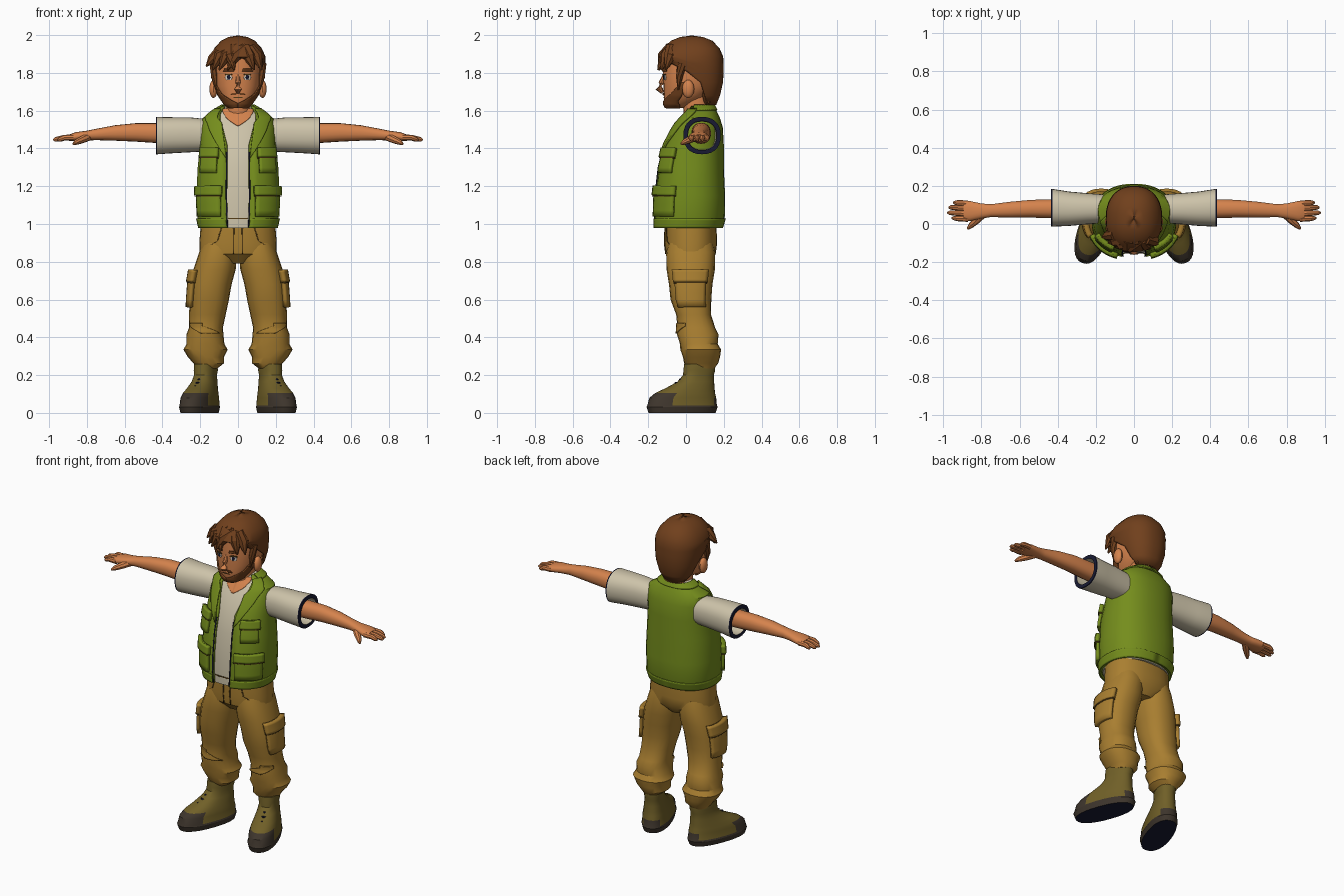
import bpy, bmesh
from math import sin, cos, radians, copysign, pi
from mathutils import Vector, Matrix

cube = bpy.data.objects.get("Cube")
if cube:
    bpy.data.objects.remove(cube)


def material(name, r, g, b):
    """Flat colour from 0-255 display values."""
    m = bpy.data.materials.new(name)
    m.use_nodes = True
    col = [(v / 255) ** 2.2 for v in (r, g, b)] + [1]
    m.diffuse_color = col
    m.node_tree.nodes["Principled BSDF"].inputs["Base Color"].default_value = col
    return m


SKIN = material("skin", 212, 130, 78)
HAIR = material("brown hair", 112, 66, 34)
GREEN = material("vest green", 116, 140, 34)
CREAM = material("shirt cream", 204, 194, 168)
TAN = material("trouser tan", 168, 126, 52)
BOOT = material("boot olive", 112, 96, 44)
RUBBER = material("dark rubber", 64, 56, 48)
NAVY = material("navy trim", 30, 32, 54)
WHITE = material("eye white", 225, 215, 200)
SEAM = material("seam brown", 84, 62, 28)
parts = []


def finish(bm, name, mats, mirror=False, solid=0, side=-1, rule=None, matrix=None):
    """Turn a bmesh into a named, coloured object."""
    bmesh.ops.remove_doubles(bm, verts=bm.verts, dist=0.0001)
    if rule:
        for f in bm.faces:
            f.material_index = rule(f.calc_center_median())
    if matrix:
        bm.transform(matrix)
    me = bpy.data.meshes.new(name)
    bm.to_mesh(me)
    bm.free()
    for m in mats:
        me.materials.append(m)
    ob = bpy.data.objects.new(name, me)
    bpy.context.collection.objects.link(ob)
    if solid:
        s = ob.modifiers.new("thickness", 'SOLIDIFY')
        s.thickness, s.offset = solid, side
    if mirror:
        ob.modifiers.new("mirror", 'MIRROR')
    parts.append(ob)
    return ob


def point(ring, a, off=0):
    """Rounded-box section point; a is degrees from the front (-y) towards +x."""
    t, c1, c2, r1, r2 = ring[:5]
    s, c = sin(radians(a)), -cos(radians(a))
    sq = lambda v: copysign(abs(v) ** 0.87, v)
    return Vector((c1 + (r1 + off) * sq(s), c2 + (r2 + off) * sq(c), t))


def skin_grid(bm, rows, wrap):
    for r0, r1 in zip(rows, rows[1:]):
        n = len(r0)
        for j in range(n if wrap else n - 1):
            k = (j + 1) % n
            bm.faces.new((r0[j], r0[k], r1[k], r1[j]))


def loft(name, rings, mats, axis='z', opened=False, caps=True, n=28, off=0, **kw):
    """Stack of sections, along z or x; 'opened' leaves a front gap given per ring."""
    bm, rows = bmesh.new(), []
    for ring in rings:
        gap = ring[5] if opened else 0
        angles = [gap + (360 - 2 * gap) * j / n for j in range(n + opened)]
        pts = [point(ring, a, off) for a in angles]
        if axis == 'x':
            pts = [(p.z, p.x, p.y) for p in pts]
        rows.append([bm.verts.new(p) for p in pts])
    skin_grid(bm, rows, not opened)
    if caps and not opened:
        bm.faces.new(rows[0][::-1])
        bm.faces.new(rows[-1])
    return finish(bm, name, mats, **kw)


def blend(table, t):
    """Linear lookup in a table sorted by its first column."""
    for a, b in zip(table, table[1:]):
        if t <= b[0]:
            break
    f = (t - a[0]) / (b[0] - a[0])
    return [p + (q - p) * f for p, q in zip(a, b)]


def patch(name, rings, spans, mat, thick, off=0, mirror=True, cols=8, steps=5):
    """Raised panel lying on a lofted surface; spans are (height, angle, angle)."""
    bm, rows = bmesh.new(), []
    for i in range((len(spans) - 1) * steps + 1):
        k = min(i // steps, len(spans) - 2)
        f = i / steps - k
        z, a0, a1 = [p + (q - p) * f for p, q in zip(spans[k], spans[k + 1])]
        ring = blend(rings, z)
        rows.append([bm.verts.new(point(ring, a0 + (a1 - a0) * j / cols, off)) for j in range(cols + 1)])
    skin_grid(bm, rows, False)
    return finish(bm, name, [mat], mirror=mirror, solid=thick, side=1)


def tube(name, path, radii, mat, n=8, **kw):
    """Tapered tube through a few points."""
    bm, rows = bmesh.new(), []
    pts = [Vector(p) for p in path]
    for i, (p, r) in enumerate(zip(pts, radii)):
        d = pts[min(i + 1, len(pts) - 1)] - pts[max(i - 1, 0)]
        q = d.to_track_quat('Z', 'Y')
        rows.append([bm.verts.new(p + q @ Vector((r * cos(2 * pi * j / n), r * sin(2 * pi * j / n), 0)))
                     for j in range(n)])
    skin_grid(bm, rows, True)
    bm.faces.new(rows[0][::-1])
    bm.faces.new(rows[-1])
    return finish(bm, name, [mat], **kw)


def ball(name, loc, scale, mat, **kw):
    bm = bmesh.new()
    bmesh.ops.create_uvsphere(bm, u_segments=14, v_segments=10, radius=1,
                              matrix=Matrix.LocRotScale(Vector(loc), None, Vector(scale)))
    return finish(bm, name, [mat], **kw)


# Torso: shirt, vest and vest details
TORSO = [(.98, 0, .01, .205, .18, 13), (1.03, 0, .017, .216, .188, 13), (1.15, 0, .02, .222, .187, 13),
         (1.3, 0, .025, .214, .175, 13), (1.42, 0, .04, .202, .16, 14), (1.51, 0, .06, .2, .135, 21),
         (1.56, 0, .07, .188, .11, 28), (1.595, 0, .075, .135, .088, 42), (1.625, 0, .072, .085, .075, 58)]
loft("shirt", TORSO, [CREAM], off=-.016)
loft("vest", TORSO, [GREEN], opened=True, solid=.013)
patch("neck_opening", TORSO, [(1.52, 0, 1), (1.575, 0, 24), (1.61, 0, 50)], SKIN, .004, off=-.014)
patch("shirt_hem", TORSO, [(1.026, 0, 12), (1.032, 0, 12)], SEAM, .003, off=-.015)
patch("vest_edge", TORSO, [(.985, 12, 13.6), (1.38, 13, 14.6)], NAVY, .004)
patch("vest_hem", TORSO, [(.98, 14, 180), (1.03, 14, 180)], GREEN, .006, cols=28)
patch("lapel", TORSO, [(1.35, 14, 15), (1.53, 22, 52), (1.605, 46, 82)], GREEN, .01)
patch("collar", TORSO, [(1.6, 70, 180), (1.625, 70, 180)], GREEN, .008, cols=14)
for label, a0, a1, z0, z1 in (("upper", 26, 62, 1.27, 1.4), ("lower", 19, 70, 1.04, 1.2)):
    patch(label + "_vest_pocket", TORSO, [(z0, a0 + 2, a1 - 2), (z1, a0 + 2, a1 - 2)], GREEN, .018)
    patch(label + "_vest_flap", TORSO, [(z1 - .05, a0, a1), (z1, a0, a1)], GREEN, .026)
    patch(label + "_flap_seam", TORSO, [(z1 - .055, a0, a1), (z1 - .05, a0, a1)], SEAM, .022)

# Sleeves with dark cuff rims, arms and hands
loft("sleeves", [(.16, .08, 1.47, .075, .085), (.25, .08, 1.472, .082, .092), (.34, .08, 1.47, .09, .095),
                 (.428, .085, 1.468, .099, .099), (.435, .085, 1.468, .099, .099),
                 (.435, .085, 1.468, .077, .077), (.36, .085, 1.468, .074, .074)],
     [CREAM, NAVY], axis='x', caps=False, mirror=True, rule=lambda c: int(c.x > .43))
loft("arms", [(.3, .08, 1.48, .052, .056), (.45, .08, 1.482, .05, .052), (.54, .08, 1.485, .047, .049),
              (.65, .075, 1.482, .042, .041), (.75, .07, 1.474, .034, .03), (.8, .068, 1.468, .04, .026),
              (.86, .068, 1.462, .053, .024), (.895, .068, 1.456, .05, .017)],
     [SKIN], axis='x', n=18, mirror=True)
for label, y, tip in (("index", .027, .955), ("middle", .055, .978), ("ring", .083, .972), ("little", .108, .948)):
    tube(label + "_fingers", [(.87, y, 1.458), (.92, y + .002, 1.457), (tip - .012, y + .004, 1.448), (tip, y + .004, 1.444)],
         [.016, .015, .012, .005], SKIN, mirror=True)
tube("thumbs", [(.79, .055, 1.462), (.825, .02, 1.447), (.855, -.008, 1.434), (.872, -.026, 1.424)],
     [.022, .02, .015, .006], SKIN, mirror=True)

# Trousers: hips, creased legs and cargo pockets
HIPS = [(.79, 0, .03, .06, .09), (.84, 0, .025, .205, .132), (.9, 0, .025, .205, .14), (1.01, 0, .025, .196, .135)]
loft("trouser_hips", HIPS, [TAN])
LEG = [(.235, .165, .08, .055, .07), (.262, .155, .08, .08, .09), (.295, .17, .082, .095, .098),
       (.335, .172, .078, .117, .108), (.365, .172, .068, .1, .1), (.415, .175, .062, .098, .11),
       (.45, .17, .055, .09, .1), (.52, .162, .04, .097, .092), (.6, .152, .026, .104, .108),
       (.68, .142, .025, .108, .115), (.76, .124, .025, .112, .128), (.85, .106, .025, .1, .13), (.9, .1, .025, .09, .12)]
loft("trouser_legs", LEG, [TAN], n=20, mirror=True)
patch("cargo_pocket", LEG, [(.56, 52, 126), (.75, 52, 126)], TAN, .02)
patch("cargo_flap", LEG, [(.69, 50, 128), (.755, 50, 128)], TAN, .028)
patch("cargo_seam", LEG, [(.684, 50, 128), (.69, 50, 128)], SEAM, .023)
patch("knee_fold", LEG, [(.42, -50, 10), (.46, 10, 60), (.475, 10, 60)], TAN, .008)
patch("fly_seam", HIPS, [(.84, 4, 5.5), (.98, 4, 5.5)], SEAM, .003)
patch("hip_pocket_seam", HIPS, [(.88, 46, 48), (.91, 28, 30), (.98, 22, 24)], SEAM, .003)

# Boots, toes turned outward
turn = Matrix.Translation((.196, 0, 0)) @ Matrix.Rotation(radians(20), 4, 'Z')


def boot_colour(c):
    if c.z < .004:
        return 2
    return int(c.z < .036 or (c.y < -.1 and c.z < .105) or (c.y > .13 and c.z < .06))


boot = loft("boots", [(0, 0, -.022, .078, .185), (.032, 0, -.022, .085, .196), (.04, 0, -.022, .082, .192),
                      (.08, 0, -.018, .08, .184), (.105, 0, -.005, .075, .165), (.13, 0, .022, .068, .135),
                      (.165, 0, .055, .06, .1), (.2, 0, .07, .054, .083), (.225, 0, .075, .058, .086),
                      (.26, 0, .075, .055, .082)],
            [BOOT, RUBBER, NAVY], n=32, mirror=True, rule=boot_colour, matrix=turn)
for i in range(4):
    y, z = -.085 + .026 * i, .135 + .018 * i
    tube("boot_lace", [(-.046, y + .03, z - .008), (0, y, z + .006), (.046, y + .03, z - .008)],
         [.006] * 3, NAVY, n=6, mirror=True, matrix=turn)

# Head, neck, ears and face
FACE = [(1.615, 0, -.055, .04, .05), (1.635, 0, -.04, .068, .074), (1.68, 0, 0, .1, .118),
        (1.73, 0, .018, .118, .137), (1.8, 0, .03, .124, .153), (1.88, 0, .03, .12, .15), (1.95, 0, .03, .07, .08)]
loft("head", FACE, [SKIN])
loft("neck", [(1.5, 0, .06, .075, .075), (1.58, 0, .055, .066, .066), (1.7, 0, .05, .068, .075)], [SKIN], n=18)
ball("ears", (.13, .012, 1.715), (.022, .032, .048), SKIN, mirror=True)
tube("nose", [(0, -.115, 1.785), (0, -.132, 1.745), (0, -.142, 1.715), (0, -.125, 1.695)],
     [.01, .014, .02, .008], SKIN)
patch("beard", FACE, [(1.617, 0, 110), (1.64, 0, 88), (1.655, 20, 82), (1.69, 52, 82), (1.75, 74, 88)], HAIR, .008)
patch("moustache", FACE, [(1.682, 8, 20), (1.694, 0, 13)], HAIR, .007)
patch("mouth", FACE, [(1.668, 0, 12), (1.672, 0, 12)], SEAM, .003)
patch("eye_whites", FACE, [(1.762, 15, 27), (1.775, 11, 30), (1.79, 15, 27)], WHITE, .003)
patch("pupils", FACE, [(1.764, 17, 22), (1.776, 16, 24), (1.789, 17, 23)], NAVY, .005)
patch("eye_lids", FACE, [(1.788, 10, 31), (1.794, 13, 28)], SEAM, .006)
patch("eyebrows", FACE, [(1.808, 8, 34), (1.822, 10, 31)], HAIR, .007)

# Hair cap, parted fringe locks and sideburns
loft("hair", [(1.63, 0, .08, .075, .08, 115), (1.68, 0, .062, .112, .118, 105), (1.75, 0, .05, .135, .146, 98),
              (1.81, 0, .04, .143, .159, 78), (1.85, 0, .03, .148, .168, 52), (1.885, 0, .025, .146, .172, 0),
              (1.93, 0, .028, .126, .15, 0), (1.97, 0, .03, .09, .11, 0), (1.99, 0, .03, .05, .06, 0),
              (1.998, 0, .03, .001, .001, 0)], [HAIR], opened=True, n=32, solid=.012)
locks = [(.04, -.02, -.055), (.03, -.07, -.1), (0, -.1, -.135), (-.03, -.04, -.02), (.04, .06, .085), (.06, .1, .125)]
for x0, x1, x2 in locks:
    depth = .035 - 3.4 * x1 * x1
    tube("fringe_lock", [(x0, -.08, 1.935), (x1, -.125 - depth + .04, 1.885), (x2, -.15 + 2.8 * x2 * x2, 1.815)],
         [.03, .034, .004], HAIR)
tube("side_lock", [(-.1, -.06, 1.91), (-.138, -.06, 1.87), (-.168, -.07, 1.835)], [.03, .026, .004], HAIR)
tube("sideburns", [(.125, -.02, 1.85), (.124, -.035, 1.78), (.115, -.04, 1.71)], [.026, .02, .004], HAIR, mirror=True)
tube("nape_locks", [(.07, .11, 1.7), (.06, .115, 1.65), (.045, .12, 1.615)], [.03, .022, .004], HAIR, mirror=True)

# Smooth rounded surfaces, keep creases sharp
bpy.ops.object.select_all(action='DESELECT')
for ob in parts:
    ob.select_set(True)
bpy.context.view_layer.objects.active = parts[0]
bpy.ops.object.shade_smooth_by_angle(angle=radians(32))
